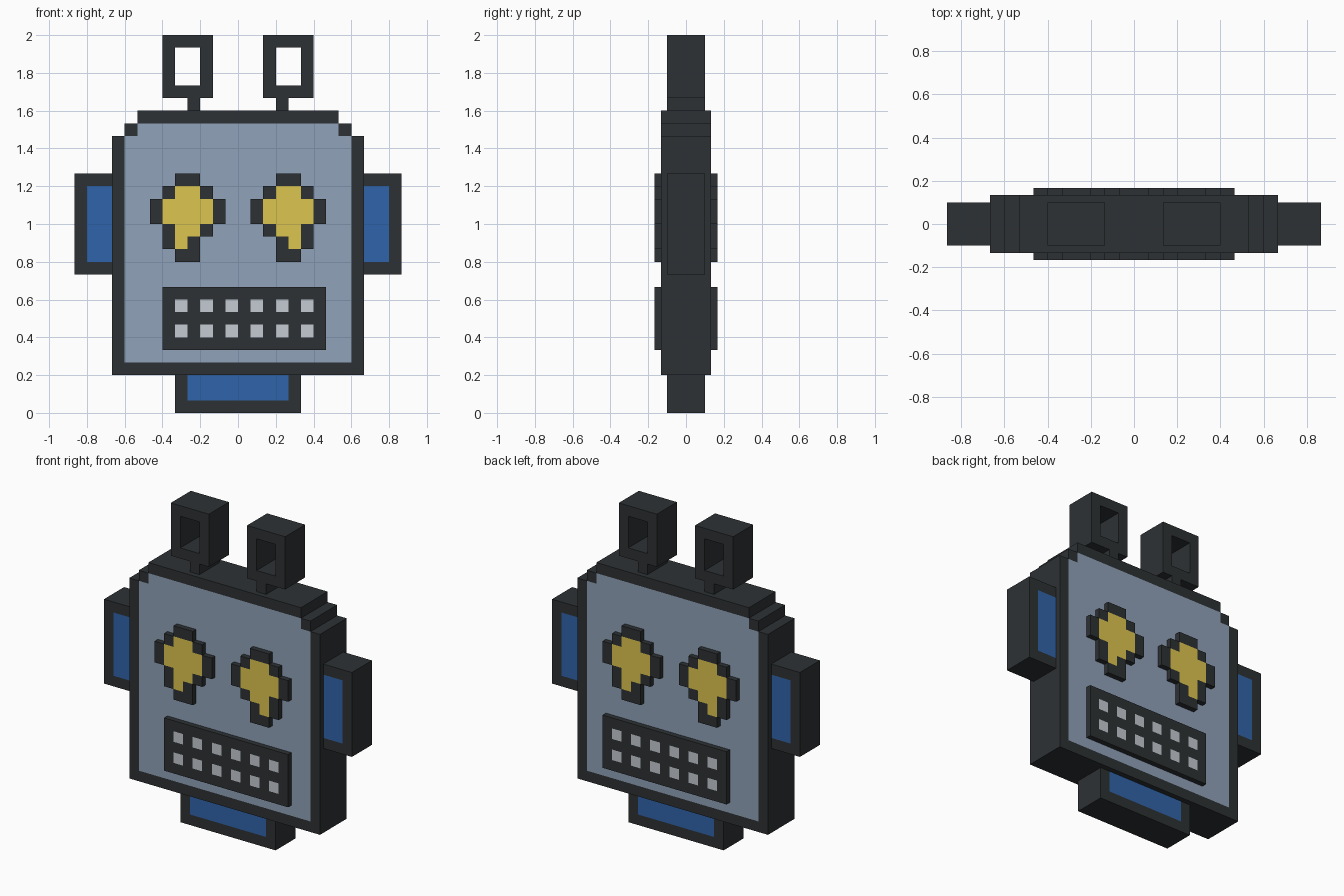
import bpy
import bmesh

if "Cube" in bpy.data.objects:
    bpy.data.objects.remove(bpy.data.objects["Cube"])

U = 2 / 30  # one pixel of the 30-pixel-tall design

# Colour keys used in the pixel rows ('.' is empty)
COLOURS = {
    "D": ("dark_metal", (0.027, 0.031, 0.034, 1)),
    "F": ("face_grey_blue", (0.28, 0.36, 0.48, 1)),
    "Y": ("eye_yellow", (0.72, 0.56, 0.08, 1)),
    "B": ("panel_blue", (0.03, 0.127, 0.40, 1)),
    "W": ("teeth_grey", (0.56, 0.60, 0.65, 1)),
}
MATS = {}
for key, (mat_name, rgba) in COLOURS.items():
    MATS[key] = bpy.data.materials.new(mat_name)
    MATS[key].diffuse_color = rgba


def pixel_part(name, rows, left, top, half_depth):
    """Extrude pixel rows (listed top down) along y into one closed mesh."""
    cells = {(left + i, top - 1 - j): c
             for j, row in enumerate(rows)
             for i, c in enumerate(row) if c != "."}
    keys = sorted(set(cells.values()))
    bm = bmesh.new()
    cache = {}

    def vert(x, y, z):
        if (x, y, z) not in cache:
            cache[x, y, z] = bm.verts.new((x * U, y * U, z * U))
        return cache[x, y, z]

    d = half_depth
    for (x, z), c in cells.items():
        ring = [(x, z), (x + 1, z), (x + 1, z + 1), (x, z + 1)]
        faces = [bm.faces.new([vert(a, -d, b) for a, b in ring]),
                 bm.faces.new([vert(a, d, b) for a, b in reversed(ring)])]
        # Side walls only where the neighbouring pixel is empty
        for k, (dx, dz) in enumerate([(0, -1), (1, 0), (0, 1), (-1, 0)]):
            if (x + dx, z + dz) not in cells:
                (ax, az), (bx, bz) = ring[k], ring[(k + 1) % 4]
                faces.append(bm.faces.new([vert(ax, -d, az), vert(ax, d, az),
                                           vert(bx, d, bz), vert(bx, -d, bz)]))
        for f in faces:
            f.material_index = keys.index(c)

    # Merge flat pixels of the same colour into large faces
    bmesh.ops.dissolve_limit(bm, angle_limit=0.01, verts=bm.verts[:],
                             edges=bm.edges[:], delimit={"MATERIAL"})
    bmesh.ops.recalc_face_normals(bm, faces=bm.faces[:])
    mesh = bpy.data.meshes.new(name)
    bm.to_mesh(mesh)
    bm.free()
    for key in keys:
        mesh.materials.append(MATS[key])
    obj = bpy.data.objects.new(name, mesh)
    bpy.context.collection.objects.link(obj)
    return obj


def mirrored_pair(name, rows, left, top, half_depth):
    """Build a left part and its mirror image on the right."""
    pixel_part("left_" + name, rows, left, top, half_depth)
    pixel_part("right_" + name, [r[::-1] for r in rows],
               -left - len(rows[0]), top, half_depth)


# Head: stepped top corners, dark border, grey-blue face
head = ["..." [:2] + "D" * 16 + "..",
        ".D" + "F" * 16 + "D."]
head += ["D" + "F" * 18 + "D"] * 18 + ["D" * 20]
pixel_part("head", head, -10, 24, 2)

# Neck with blue panel
pixel_part("neck", ["D" + "B" * 8 + "D"] * 2 + ["D" * 10], -5, 3, 1.5)

# Ears with blue panels, open towards the head
mirrored_pair("ear", ["DDD"] + ["DBB"] * 6 + ["DDD"], -13, 19, 1.5)

# Antennas: open rectangular loop on a short stem
mirrored_pair("antenna", ["DDDD"] + ["D..D"] * 3 + ["DDDD", "..D."],
              -6, 30, 1.5)

# Eyes: yellow with dark outline and a trailing drip
mirrored_pair("eye", ["..DD..",
                      ".DYYD.",
                      "DYYYYD",
                      "DYYYYD",
                      ".DYYD.",
                      ".DYD..",
                      "..DD.."], -7, 19, 2.5)

# Mouth: dark plate with two rows of square teeth, slightly off centre
gum, teeth = "D" * 13, "DW" * 6 + "D"
pixel_part("mouth", [gum, teeth, gum, teeth, gum], -6, 10, 2.5)

for m in bpy.data.materials:
    if m.users and not m.is_grease_pencil:
        m.use_nodes = True
        m.node_tree.nodes["Principled BSDF"].inputs["Base Color"].default_value = m.diffuse_color
